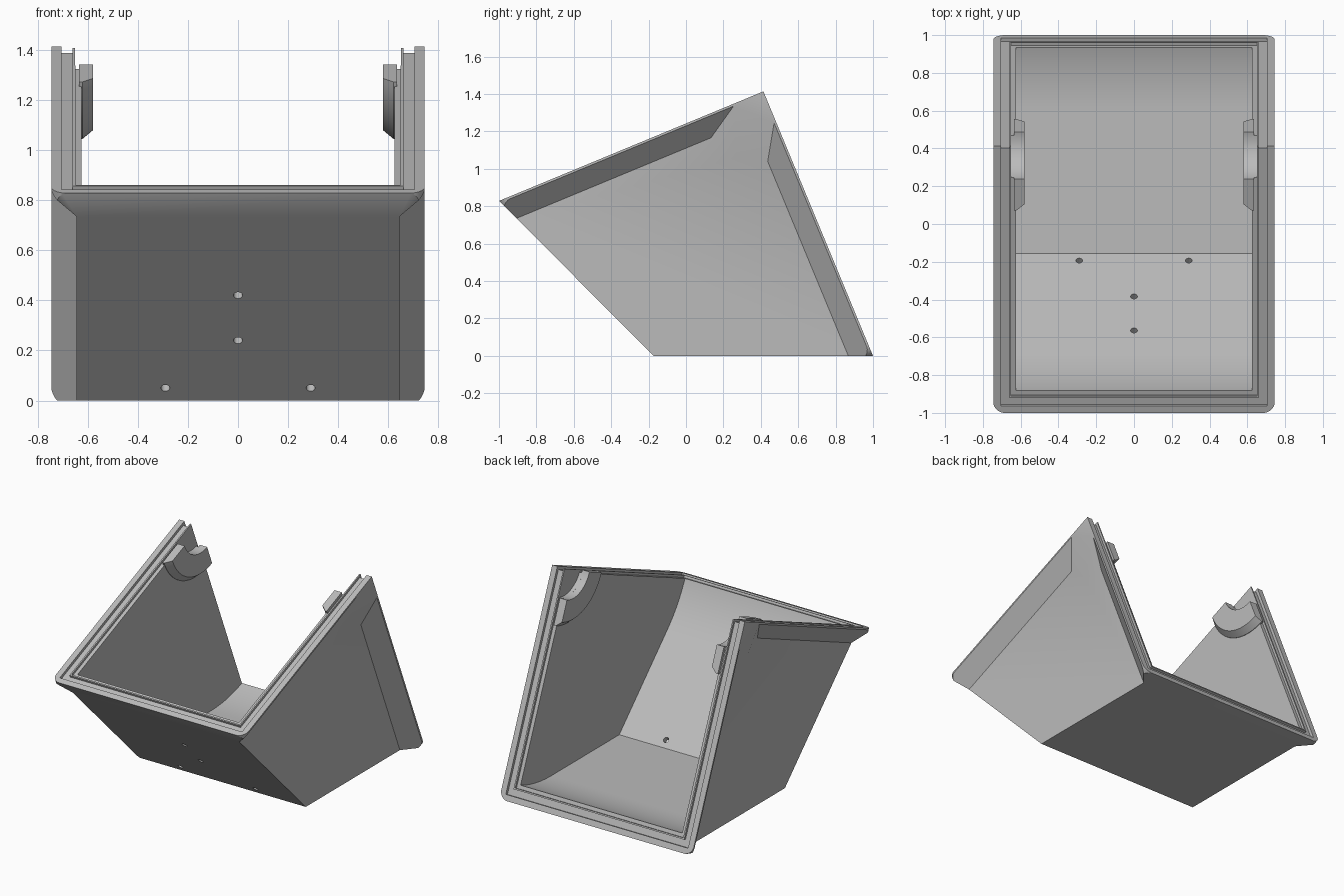
import bpy, bmesh, math
from mathutils import Vector

if "Cube" in bpy.data.objects:
    bpy.data.objects.remove(bpy.data.objects["Cube"], do_unlink=True)

# Rim frame: origin at the apex, p runs down the front rim, q down the back rim
LEN = 1.5305
APEX = Vector((0, 0.414, 1.414))
ANG = math.radians(22.5)
P_AXIS = Vector((0, -math.cos(ANG), -math.sin(ANG)))
Q_AXIS = Vector((0, math.sin(ANG), -math.cos(ANG)))
HALF, WALL, INNER = 0.745, 0.645, 0.625
SLOPE = math.tan(ANG)

grey = bpy.data.materials.new("light_grey_plastic")
grey.use_nodes = True
grey.diffuse_color = (0.5, 0.5, 0.5, 1)
grey.node_tree.nodes["Principled BSDF"].inputs["Base Color"].default_value = (0.5, 0.5, 0.5, 1)


def place(x, p, q):
    return APEX + Vector((x, 0, 0)) + P_AXIS * p + Q_AXIS * q


def finish(name, bm):
    bmesh.ops.remove_doubles(bm, verts=bm.verts, dist=1e-5)
    bmesh.ops.recalc_face_normals(bm, faces=bm.faces)
    mesh = bpy.data.meshes.new(name)
    bm.to_mesh(mesh)
    bm.free()
    ob = bpy.data.objects.new(name, mesh)
    bpy.context.collection.objects.link(ob)
    mesh.materials.append(grey)
    return ob


def loft(name, rings, closed=False):
    """Skin between rings of points, with end caps or joined into a loop."""
    bm = bmesh.new()
    rows = [[bm.verts.new(v) for v in ring] for ring in rings]
    n = len(rows[0])
    pairs = list(zip(rows, rows[1:])) + ([(rows[-1], rows[0])] if closed else [])
    for r0, r1 in pairs:
        for i in range(n):
            j = (i + 1) % n
            bm.faces.new((r0[i], r0[j], r1[j], r1[i]))
    if not closed:
        bm.faces.new(rows[0])
        bm.faces.new(rows[-1])
    return finish(name, bm)


def side_prism(name, pts, half):
    return loft(name, [[place(x, p, q) for p, q in pts] for x in (-half, half)])


def boolean(ob, cutter, operation="DIFFERENCE"):
    mod = ob.modifiers.new("cut", "BOOLEAN")
    mod.operation, mod.object, mod.solver = operation, cutter, "EXACT"
    bpy.context.view_layer.objects.active = ob
    bpy.ops.object.modifier_apply(modifier=mod.name)
    bpy.data.objects.remove(cutter, do_unlink=True)


def swap(pt):
    return (pt[1], pt[0])


# Outer body: kite-shaped sides, chamfered flanges, walls flaring out at the apex
lip, deep = 0.012, 0.122
A, A2, P1 = [(LEN - SLOPE * q, q) for q in (0, lip, deep)]
P2, Q2 = (0.354, deep), (0.178, lip)
B, E, D = (0, 0), (0.27, 0.27), (1.0824, 1.0824)
C, C2, P4, P3, Q3 = [swap(v) for v in (A, A2, P1, P2, Q2)]
bm = bmesh.new()
sides = []
for s in (-1, 1):
    wide = {pt: bm.verts.new(place(s * HALF, *pt)) for pt in (A, A2, Q2, B, Q3, C2, C)}
    narrow = {pt: bm.verts.new(place(s * WALL, *pt)) for pt in (P1, P2, E, P3, P4, D)}
    v = {**wide, **narrow}
    sides.append(v)
    for face in ((A, A2, Q2, Q3, C2, C, B), (A2, P1, P2, Q2), (C2, P4, P3, Q3),
                 (E, P2, Q2), (E, Q2, Q3), (E, Q3, P3), (P1, P2, E, P3, P4, D)):
        bm.faces.new([v[pt] for pt in face])
for face in ((A, A2, P1, D), (D, P4, C2, C), (A, B), (B, C)):
    bm.faces.new([sides[0][pt] for pt in face] + [sides[1][pt] for pt in reversed(face)])
body = finish("housing_shell", bm)

# Rounded flange corners, at the far end of each rim
R = 0.065
hw, end = HALF + 0.0007, LEN + 0.0007
arc = [(hw - R + R * math.cos(t), end - R + R * math.sin(t))
       for t in [math.pi / 2 * i / 10 for i in range(11)]]
outline = [(hw, -0.4)] + arc + [(-x, d) for x, d in reversed(arc)] + [(-hw, -0.4)]
for front in (True, False):
    rings = [[place(x, d, e) if front else place(x, e, d) for x, d in outline]
             for e in (-0.5, 2)]
    boolean(body, loft("corner_helper", rings), "INTERSECT")

# Inner cavity, thickening in a curve towards both rims
thick = 0.04
edge = LEN - 0.12
off = LEN - thick / math.cos(ANG)
ctrl_q = (off - edge) / SLOPE
end_q = ctrl_q * 1.95
start, ctrl, stop = (edge, 0), (edge, ctrl_q), (off - SLOPE * end_q, end_q)
curve = []
for i in range(13):
    t = i / 12
    curve.append(tuple((1 - t) ** 2 * a + 2 * t * (1 - t) * b + t * t * c
                       for a, b, c in zip(start, ctrl, stop)))
inner_corner = off / (1 + SLOPE)
half_profile = [(edge, -0.2)] + curve
cavity = ([(-0.2, -0.2)] + half_profile + [(inner_corner, inner_corner)]
          + [swap(v) for v in reversed(half_profile)])
boolean(body, side_prism("cavity_helper", cavity, INNER))


# Stepped rim: a groove, a thin ridge and an inner ledge
def rim_step(inset, depth):
    far = LEN - inset
    return side_prism("rim_helper", [(-0.1, -0.1), (far, -0.1), (far, depth), (depth, depth),
                                     (depth, far), (-0.1, far)], HALF - inset)


groove = rim_step(0.04, 0.02)
boolean(groove, rim_step(0.085, 0.3))
boolean(body, groove)
boolean(body, rim_step(0.085, 0.004))
boolean(body, rim_step(0.095, 0.02))

# Round recess at the apex
CRADLE = 0.19
circle = [(CRADLE * math.cos(math.tau * i / 64), CRADLE * math.sin(math.tau * i / 64))
          for i in range(64)]
boolean(body, side_prism("recess_helper", circle, 0.651))

# Screw holes through the front wall
normal = Vector((0, -1, -1)).normalized()
for x, z in ((0, 0.42), (0, 0.24), (-0.29, 0.05), (0.29, 0.05)):
    centre = Vector((x, -0.172 - z, z))
    across = Vector((0, -1, 1)).normalized()
    rings = [[centre + normal * d + 0.018 * (Vector((math.cos(t), 0, 0)) + across * math.sin(t))
              for t in [math.tau * i / 20 for i in range(20)]] for d in (-0.1, 0.06)]
    boolean(body, loft("hole_helper", rings))

# Quarter-ring hinge cradles on the inner walls
parts = [body]
for s, side in ((-1, "right"), (1, "left")):
    section = [(0.635, 0.37), (0.622, 0.37), (0.58, 0.335), (0.58, CRADLE), (0.635, CRADLE)]
    rings = []
    for i in range(25):
        t = math.pi / 2 * i / 24
        rings.append([place(s * x, r * math.cos(t), r * math.sin(t)) for x, r in section])
    parts.append(loft(side + "_hinge_cradle", rings))

bpy.ops.object.select_all(action="DESELECT")
for ob in parts:
    ob.select_set(True)
bpy.context.view_layer.objects.active = body
bpy.ops.object.shade_smooth_by_angle(angle=math.radians(28))
